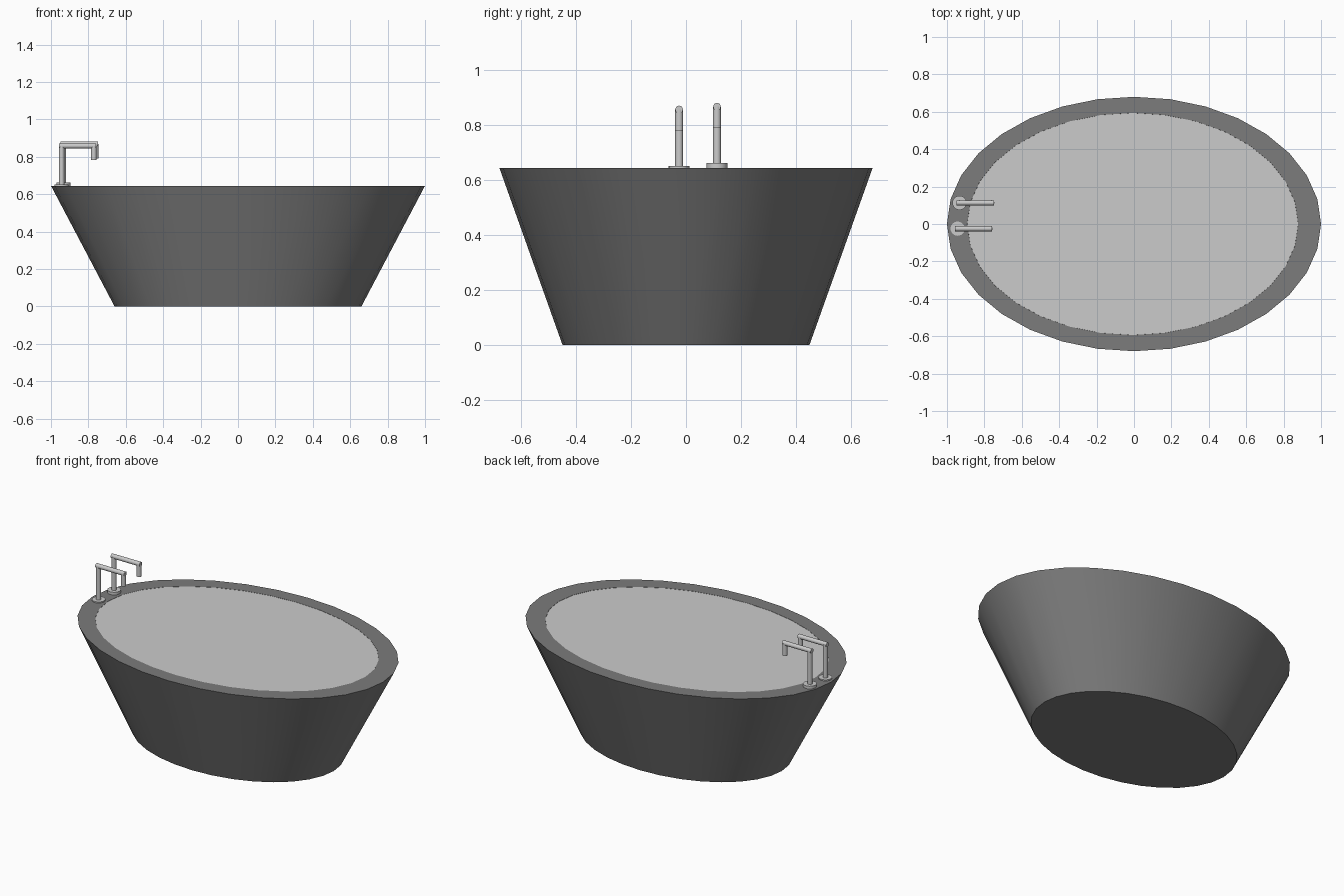
import bpy, bmesh
from math import cos, sin, pi
from mathutils import Vector

if "Cube" in bpy.data.objects:
    bpy.data.objects.remove(bpy.data.objects["Cube"])

SIDES = 32


def finish(name, bm, mat=None, angle=35):
    bmesh.ops.recalc_face_normals(bm, faces=bm.faces)
    mesh = bpy.data.meshes.new(name)
    bm.to_mesh(mesh)
    bm.free()
    obj = bpy.data.objects.new(name, mesh)
    bpy.context.collection.objects.link(obj)
    if mat:
        mesh.materials.append(mat)
    bpy.ops.object.select_all(action='DESELECT')
    obj.select_set(True)
    bpy.context.view_layer.objects.active = obj
    bpy.ops.object.shade_smooth_by_angle(angle=angle * pi / 180)
    return obj


def ellipse(bm, rx, ry, z, cx=0.0):
    return [bm.verts.new((cx + rx * cos(2 * pi * i / SIDES), ry * sin(2 * pi * i / SIDES), z))
            for i in range(SIDES)]


def loft(bm, rings):
    for a, b in zip(rings, rings[1:]):
        for i in range(SIDES):
            j = (i + 1) % SIDES
            bm.faces.new((a[i], a[j], b[j], b[i]))


def rod(bm, start, end, radius, sides=16):
    a, b = Vector(start), Vector(end)
    d = b - a
    mat = d.to_track_quat('Z', 'Y').to_matrix().to_4x4()
    mat.translation = (a + b) / 2
    bmesh.ops.create_cone(bm, cap_ends=True, segments=sides, radius1=radius,
                          radius2=radius, depth=d.length, matrix=mat)


dark = bpy.data.materials.new("dark_grey")
dark.diffuse_color = (0.2, 0.2, 0.2, 1)
dark.use_nodes = True
dark.node_tree.nodes["Principled BSDF"].inputs["Base Color"].default_value = dark.diffuse_color

# Tub: flared oval shell with a flat rim and a hollow inside
bm = bmesh.new()
rings = [ellipse(bm, 0.66, 0.45, 0), ellipse(bm, 1.0, 0.68, 0.645),
         ellipse(bm, 0.885, 0.594, 0.645, -0.007), ellipse(bm, 0.6, 0.4, 0.08, -0.007)]
loft(bm, rings)
bm.faces.new(rings[0])
bm.faces.new(rings[-1])
finish("tub", bm, dark)

# Water filled up to the rim
bm = bmesh.new()
bm.faces.new(ellipse(bm, 0.885, 0.594, 0.644, -0.007))
finish("water", bm)

# Two matching taps: base plate, post, arm and down-turned spout
for name, y, dx, dz in (("front_tap", -0.025, 0, 0), ("back_tap", 0.113, 0.01, 0.01)):
    x, top = -0.943 + dx, 0.858 + dz
    tip = x + 0.172
    bm = bmesh.new()
    rod(bm, (x, y, 0.643), (x, y, 0.652 + dz), 0.038, 24)
    rod(bm, (x, y, 0.645), (x, y, top), 0.0145)
    rod(bm, (x - 0.015, y, top), (tip + 0.012, y, top), 0.0138)
    rod(bm, (tip, y, top), (tip, y, 0.782 + dz), 0.0145)
    finish(name, bm)
